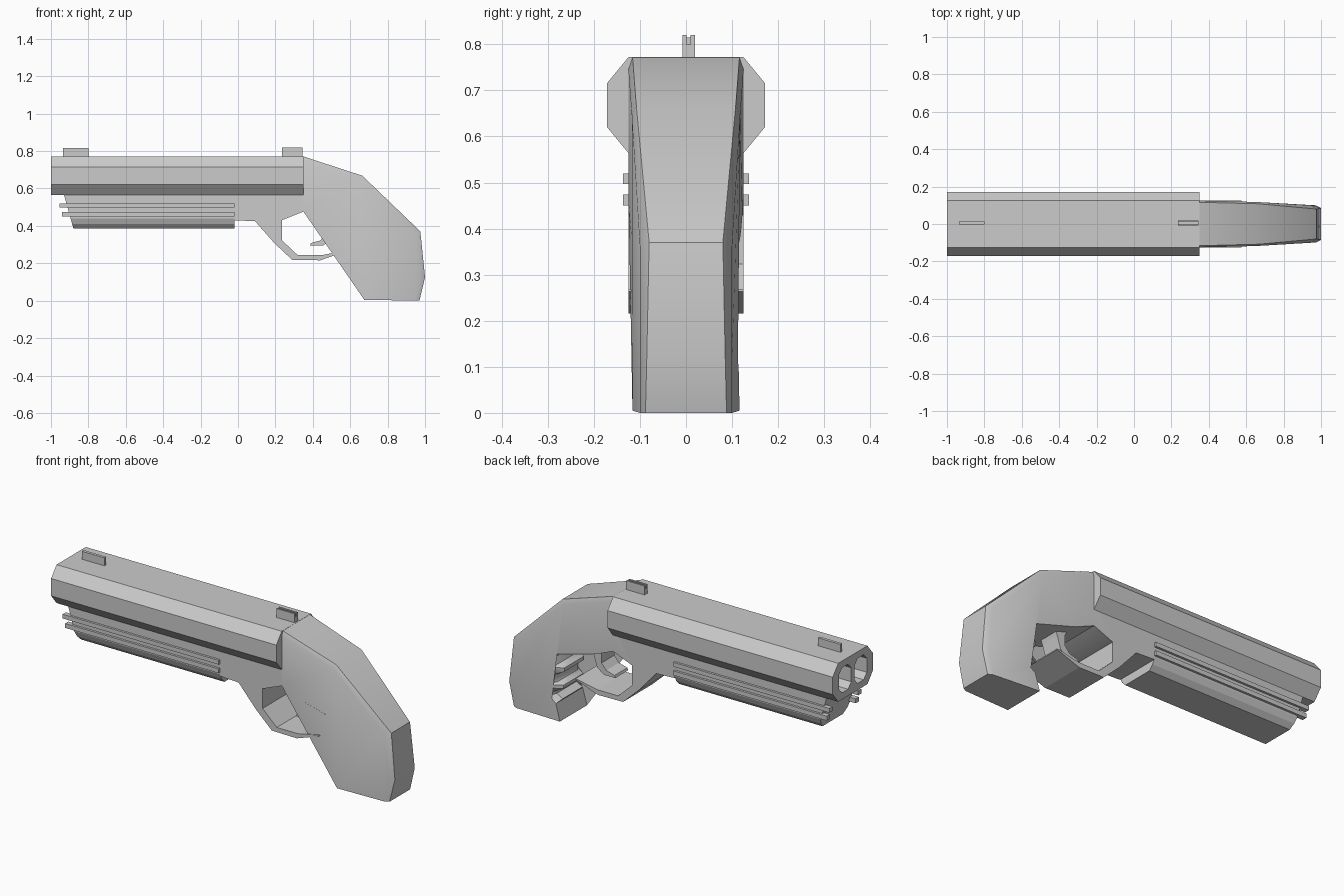
import bpy, bmesh

if "Cube" in bpy.data.objects:
    bpy.data.objects.remove(bpy.data.objects["Cube"])


def finish(name, bm, angle=0.5):
    bmesh.ops.recalc_face_normals(bm, faces=bm.faces)
    me = bpy.data.meshes.new(name)
    bm.to_mesh(me)
    bm.free()
    ob = bpy.data.objects.new(name, me)
    bpy.context.collection.objects.link(ob)
    if angle:
        bpy.ops.object.select_all(action='DESELECT')
        ob.select_set(True)
        bpy.context.view_layer.objects.active = ob
        bpy.ops.object.shade_smooth_by_angle(angle=angle)
    return ob


def loft(rings):
    """Join rings of equal length with quads and cap both ends."""
    bm = bmesh.new()
    vs = [[bm.verts.new(c) for c in r] for r in rings]
    n = len(vs[0])
    for a, b in zip(vs, vs[1:]):
        for i in range(n):
            j = (i + 1) % n
            bm.faces.new((a[i], a[j], b[j], b[i]))
    bm.faces.new(vs[0])
    bm.faces.new(vs[-1])
    return bm


def plate(name, profile, half):
    """Extrude an x-z profile across the width."""
    return finish(name, loft([[(x, y, z) for x, z in profile] for y in (-half, half)]), 0)


def bar(name, section, x0, x1, slant=0.0):
    """Extrude a y-z section along x; slant rakes the front end."""
    return finish(name, loft([[(x0 + slant * (0.565 - z), y, z) for y, z in section],
                              [(x1, y, z) for y, z in section]]), 0)


def box(name, x0, x1, y0, y1, z0, z1):
    return bar(name, [(y0, z0), (y1, z0), (y1, z1), (y0, z1)], x0, x1)


def octagon(cy, cz, w, h, cw, ch):
    return [(cy + a, cz + b) for a, b in (
        (-cw, -h), (cw, -h), (w, -ch), (w, ch), (cw, h), (-cw, h), (-w, ch), (-w, -ch))]


# Twin barrel block with two octagonal bores
barrels = bar("barrel_block", octagon(0, 0.668, 0.172, 0.104, 0.125, 0.047), -1.0, 0.35)
for i, s in enumerate((-1, 1)):
    cutter = bar(f"bore_cutter_{i}", octagon(s * 0.067, 0.668, 0.053, 0.068, 0.026, 0.038), -1.1, 0.0)
    cutter.hide_render = True
    cutter.hide_set(True)
    mod = barrels.modifiers.new("bore", 'BOOLEAN')
    mod.operation = 'DIFFERENCE'
    mod.solver = 'EXACT'
    mod.object = cutter

# Fore-end with raked front and side rails
half = [(0.125, 0.58), (0.125, 0.44), (0.112, 0.41), (0.088, 0.385)]
bar("fore_end", half + [(-y, z) for y, z in reversed(half)], -0.93, -0.02, 0.28)
for s, side in ((-1, "right"), (1, "left")):
    y0, y1 = sorted((s * 0.11, s * 0.137))
    box(f"upper_rail_{side}", -0.955, -0.02, y0, y1, 0.497, 0.52)
    box(f"lower_rail_{side}", -0.94, -0.02, y0, y1, 0.45, 0.474)

# Receiver and grip: underside, finger grooves, then back edge
under = [(-0.02, 0.60), (-0.02, 0.43), (0.09, 0.425), (0.235, 0.43), (0.35, 0.476), (0.46, 0.43), (0.60, 0.39)]
grooves = [(0.71, 0.36), (0.725, 0.33), (0.71, 0.295), (0.67, 0.285), (0.67, 0.265),
           (0.71, 0.243), (0.72, 0.22), (0.71, 0.20), (0.675, 0.19), (0.675, 0.172),
           (0.715, 0.152), (0.715, 0.136), (0.68, 0.115), (0.70, 0.095), (0.69, 0.06), (0.675, 0.005)]
back = [((0.97, 0.0), (0.945, 0.0), 0.088), ((1.0, 0.125), (0.97, 0.12), 0.085),
        ((0.975, 0.37), (0.95, 0.36), 0.08), ((0.665, 0.668), (0.655, 0.645), 0.108),
        ((0.35, 0.771), (0.35, 0.745), 0.116)]


def width(x):
    if x < 0.65:
        return 0.125 - 0.007 * max(0, x - 0.35) / 0.3
    return 0.118 - 0.018 * min(1, (x - 0.65) / 0.25)


pts = [(p, p, width(p[0])) for p in under]
pts += [(p, (max(p[0], 0.725), p[1]), 0.085) if 0.1 < p[1] < 0.34 else (p, p, width(p[0]))
        for p in grooves]
pts += back + [((0.34, 0.60), (0.34, 0.60), 0.125)]
rings = []
for s in (-1, 1):
    outer = [(q[0], s * width(q[0]), q[1]) for p, q, w in pts]
    inner = [(p[0], s * w, p[1]) for p, q, w in pts]
    rings += [outer, inner] if s < 0 else [inner, outer]
bm = loft(rings)
bmesh.ops.triangulate(bm, faces=[f for f in bm.faces if len(f.verts) > 4])
bmesh.ops.remove_doubles(bm, verts=bm.verts, dist=0.0005)
bmesh.ops.dissolve_degenerate(bm, edges=bm.edges, dist=0.0001)
finish("receiver_and_grip", bm, 0.6)

# Trigger guard and trigger
plate("trigger_guard", [(0.09, 0.426), (0.195, 0.307), (0.29, 0.218), (0.44, 0.216), (0.575, 0.263),
                        (0.575, 0.269), (0.446, 0.243), (0.32, 0.243), (0.235, 0.323), (0.235, 0.432)], 0.125)
plate("trigger", [(0.45, 0.45), (0.53, 0.43), (0.515, 0.39), (0.495, 0.325), (0.455, 0.295),
                  (0.385, 0.295), (0.39, 0.308), (0.44, 0.322), (0.468, 0.355), (0.468, 0.41)], 0.055)

# Sights
box("front_sight", -0.935, -0.80, -0.002, 0.014, 0.76, 0.815)
box("rear_sight_base", 0.235, 0.345, -0.006, 0.017, 0.76, 0.80)
box("rear_sight_blade_right", 0.235, 0.345, -0.008, 0.001, 0.76, 0.82)
box("rear_sight_blade_left", 0.235, 0.345, 0.01, 0.019, 0.76, 0.82)
